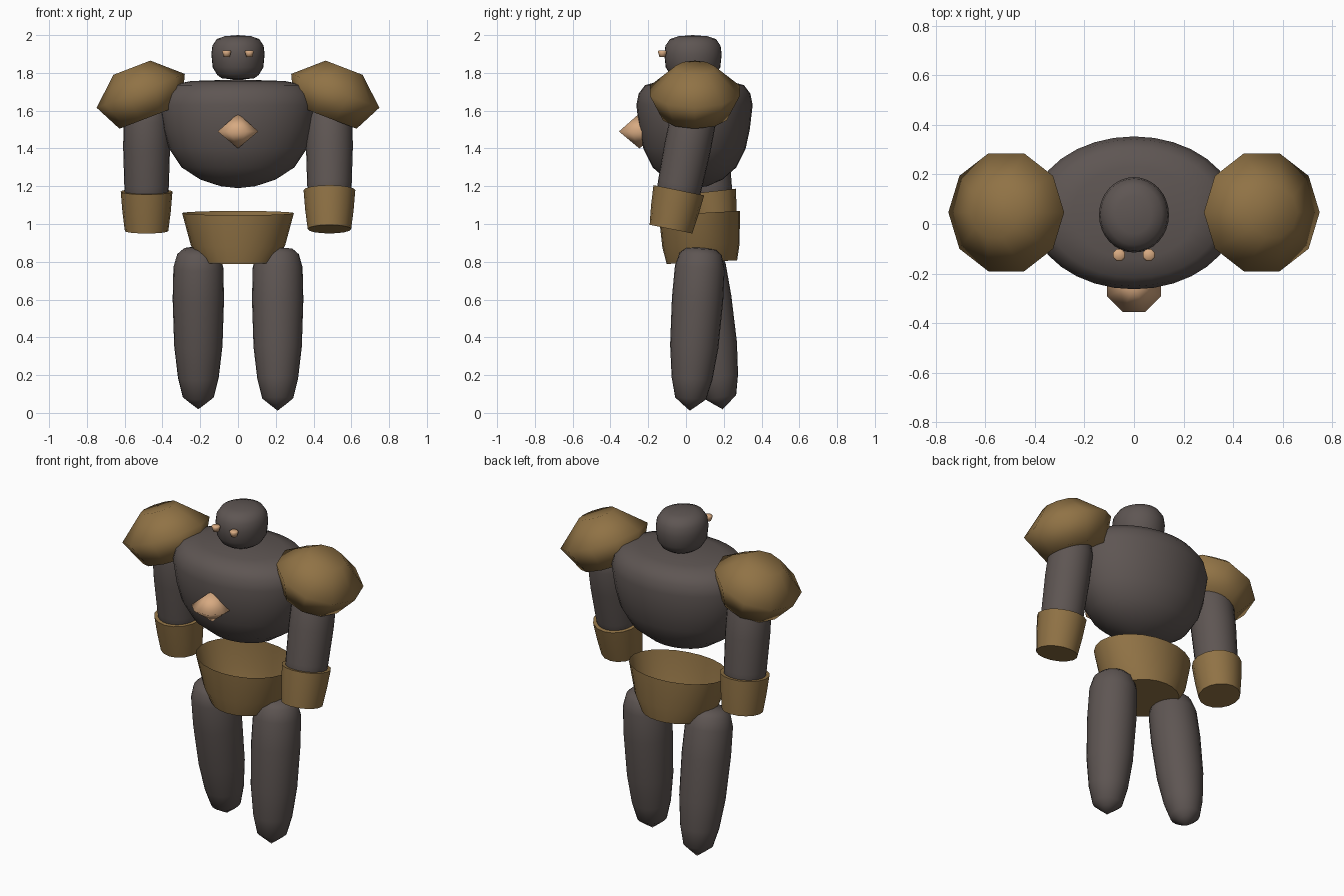
import bpy, bmesh, math
from mathutils import Matrix, Vector

cube = bpy.data.objects.get("Cube")
if cube:
    bpy.data.objects.remove(cube)


def material(name, rgb):
    mat = bpy.data.materials.new(name)
    mat.use_nodes = True
    color = (*rgb, 1.0)
    mat.diffuse_color = color
    mat.node_tree.nodes["Principled BSDF"].inputs["Base Color"].default_value = color
    return mat


STONE = material("dark_stone", (0.112, 0.092, 0.086))
BRONZE = material("bronze", (0.28, 0.17, 0.06))
AMBER = material("pale_amber", (0.68, 0.40, 0.22))


def stack(name, rings, mat, at, tilt=(0, 0, 0), sides=24, turn=0.0, caps=(True, True), crease=None):
    """Skin a stack of elliptical rings (rx, ry, z), listed from bottom to top."""
    bm = bmesh.new()
    loops = []
    for rx, ry, z in rings:
        if rx == 0:
            loops.append([bm.verts.new((0, 0, z))] * sides)
            continue
        angles = [2 * math.pi * (i + turn) / sides for i in range(sides)]
        loops.append([bm.verts.new((rx * math.cos(a), ry * math.sin(a), z)) for a in angles])
    for low, high in zip(loops, loops[1:]):
        for i in range(sides):
            j = (i + 1) % sides
            quad = [low[i], low[j], high[j], high[i]]
            bm.faces.new(list(dict.fromkeys(quad)))
    if caps[0] and rings[0][0]:
        bm.faces.new(loops[0][::-1])
    if caps[1] and rings[-1][0]:
        bm.faces.new(loops[-1])
    mesh = bpy.data.meshes.new(name)
    bm.to_mesh(mesh)
    bm.free()
    mesh.materials.append(mat)
    obj = bpy.data.objects.new(name, mesh)
    bpy.context.collection.objects.link(obj)
    obj.location = at
    obj.rotation_euler = [math.radians(a) for a in tilt]
    bpy.ops.object.select_all(action='DESELECT')
    obj.select_set(True)
    bpy.context.view_layer.objects.active = obj
    if crease:
        bpy.ops.object.shade_smooth_by_angle(angle=math.radians(crease))
    else:
        bpy.ops.object.shade_smooth()
    return obj


def round_rings(profile):
    return [(r, r, z) for r, z in profile]


# Torso: broad elliptical barrel with a flattened top
torso = [(0, 1.19), (0.22, 1.2), (0.48, 1.235), (0.72, 1.30), (0.88, 1.40), (0.95, 1.5),
         (1, 1.63), (0.96, 1.69), (0.85, 1.735), (0.6, 1.757), (0, 1.765)]
stack("torso", [(0.415 * f, 0.308 * f, z) for f, z in torso], STONE, (0, 0.045, 0), sides=32)

# Head: squat rounded block
head = [(0, -0.12), (0.6, -0.113), (0.78, -0.095), (0.95, -0.055), (1, 0.015),
        (0.96, 0.06), (0.8, 0.095), (0.5, 0.11), (0, 0.116)]
stack("head", [(0.141 * f, 0.152 * f, z) for f, z in head], STONE, (0, 0.037, 1.884), sides=32)

# Chest gem: eight-sided double pyramid
stack("chest_gem", round_rings([(0, -0.09), (0.117, 0), (0, 0.095)]), AMBER,
      (0, -0.247, 1.49), sides=8, turn=0.5)

# Pelvis: tapered open cup
stack("pelvis", [(0.2, 0.187, -0.135), (0.25, 0.205, -0.045), (0.296, 0.215, 0.125)], BRONZE,
      (0, 0.077, 0.933), tilt=(3, 0, 0), caps=(True, False), crease=40)

ARM = [(0.105, -0.7), (0.118, -0.5), (0.124, -0.3), (0.122, -0.15), (0.1, -0.07), (0.055, -0.03), (0, -0.02)]
CUFF = [(0.115, -0.742), (0.128, -0.64), (0.137, -0.532)]
LEG = [(0, -0.79), (0.045, -0.755), (0.082, -0.725), (0.108, -0.62), (0.128, -0.45), (0.136, -0.2),
       (0.132, -0.03), (0.112, 0.04), (0.08, 0.068), (0, 0.078)]
PAD = [(0.177, -0.147), (0.25, 0), (0.105, 0.131)]

# Paired parts: the limbs swing by a different angle on each side
for side, s, arm_swing, leg_swing in (("left", 1, -11.5, -4), ("right", -1, 6.5, 8.7)):
    stack(side + "_eye", round_rings([(0.017, -0.018), (0.026, 0.01), (0.02, 0.016)]), AMBER,
          (0.06 * s, -0.125, 1.903), sides=8, turn=0.5)
    stack(side + "_shoulder_pad", round_rings(PAD), BRONZE, (0.515 * s, 0.047, 1.705),
          tilt=(0, 21 * s, 0), sides=10)
    shoulder = (0.484 * s, 0.068, 1.7)
    stack(side + "_arm", round_rings(ARM), STONE, shoulder, tilt=(arm_swing, 0, 0))
    stack(side + "_cuff", round_rings(CUFF), BRONZE, shoulder, tilt=(arm_swing, 0, 0), sides=16, crease=40)
    stack(side + "_leg", round_rings(LEG), STONE, (0.21 * s, 0.075, 0.8), tilt=(leg_swing, 0, 0))
